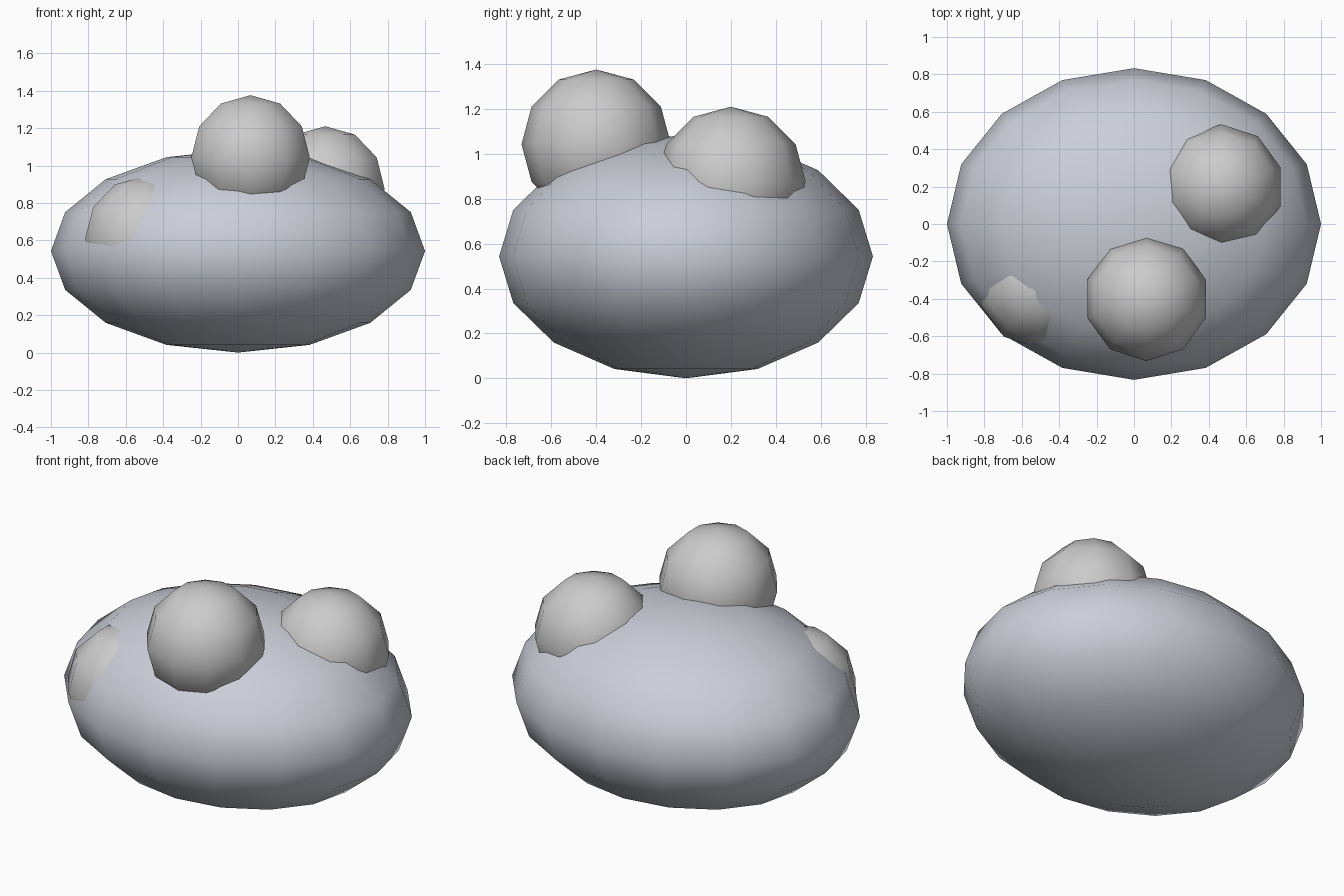
import bpy

if "Cube" in bpy.data.objects:
    bpy.data.objects.remove(bpy.data.objects["Cube"])


def ball(name, segments, rings, centre, radii):
    """Smooth-shaded low-poly ball with its poles on z."""
    bpy.ops.mesh.primitive_uv_sphere_add(
        segments=segments, ring_count=rings, radius=1, location=centre)
    obj = bpy.context.object
    obj.name = name
    obj.scale = radii
    bpy.ops.object.transform_apply(location=False, rotation=False, scale=True)
    bpy.ops.object.shade_smooth()
    return obj


# large squashed body
body = ball("body", 16, 8, (0, 0, 0.543), (1.0, 0.833, 0.543))
slate = bpy.data.materials.new("slate")
slate.diffuse_color = (0.6, 0.62, 0.69, 1)
slate.use_nodes = True
slate.node_tree.nodes["Principled BSDF"].inputs["Base Color"].default_value = slate.diffuse_color
body.data.materials.append(slate)

# round lumps sunk into the upper surface
lumps = {
    "front_lump": (0.067, -0.4, 1.043),
    "right_lump": (0.467, 0.2, 0.877),
    "left_sunken_lump": (-0.5, -0.333, 0.61),
}
for name, centre in lumps.items():
    ball(name, 10, 6, centre, (0.333, 0.333, 0.333))
